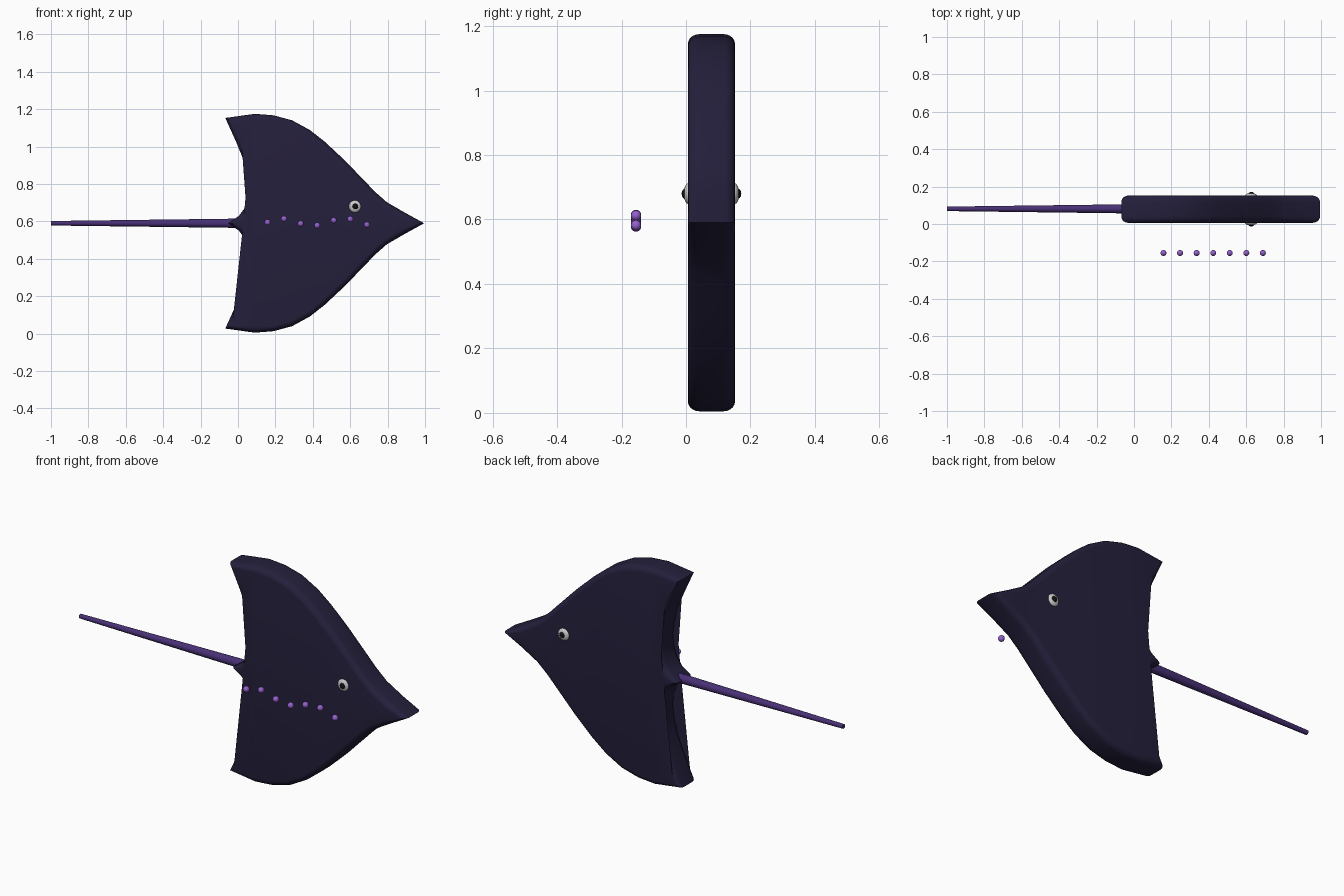
import bpy, bmesh, math
from mathutils import Vector

if "Cube" in bpy.data.objects:
    bpy.data.objects.remove(bpy.data.objects["Cube"])

MID_Y, MID_Z, HALF = 0.079, 0.59, 0.073


def material(name, rgb):
    m = bpy.data.materials.new(name)
    m.diffuse_color = (*rgb, 1)
    m.use_nodes = True
    m.node_tree.nodes["Principled BSDF"].inputs["Base Color"].default_value = m.diffuse_color
    return m


SKIN = material("dark_skin", (0.018, 0.014, 0.045))
PURPLE = material("tail_purple", (0.065, 0.03, 0.18))
VIOLET = material("violet", (0.30, 0.12, 0.62))
WHITE = material("eye_white", (0.85, 0.85, 0.85))
BLACK = material("pupil_black", (0.005, 0.005, 0.005))


def finish(ob, name, mat, angle=40):
    ob.name = name
    ob.data.materials.append(mat)
    bpy.ops.object.select_all(action='DESELECT')
    ob.select_set(True)
    bpy.context.view_layer.objects.active = ob
    bpy.ops.object.shade_smooth_by_angle(angle=math.radians(angle))
    return ob


def ball(name, loc, radius, mat, flat=1.0):
    bpy.ops.mesh.primitive_uv_sphere_add(segments=20, ring_count=12, radius=radius, location=loc)
    ob = bpy.context.object
    ob.scale = (1, flat, 1)
    return finish(ob, name, mat)


def inset(pts, d):
    # mitred inset with the mitre limited at sharp tips
    out = []
    for i, p in enumerate(pts):
        a = (p - pts[i - 1]).normalized()
        b = (pts[(i + 1) % len(pts)] - p).normalized()
        na, nb = Vector((-a.y, a.x)), Vector((-b.y, b.x))
        n = (na + nb).normalized()
        out.append(p + n * d * min(1 / max(n.dot(na), 0.1), math.sqrt(2)))
    return out


# Body: upper half outline from nose to tail root, mirrored downwards
half = [(0.995, 0), (0.89, 0.058), (0.795, 0.113), (0.735, 0.166), (0.68, 0.223),
        (0.572, 0.335), (0.465, 0.435), (0.385, 0.498), (0.29, 0.55), (0.19, 0.577),
        (0.09, 0.585), (-0.068, 0.563), (-0.01, 0.435), (0.03, 0.337), (0.05, 0.26),
        (0.058, 0.19), (0.054, 0.135), (0.035, 0.08), (0.005, 0.04), (-0.05, 0.0)]
outline = [Vector(p) for p in half] + [Vector((x, -z)) for x, z in reversed(half[1:-1])]

bm = bmesh.new()
STEPS, BEVEL_IN, BEVEL_Y = 5, 0.03, 0.035
section = []
for k in range(STEPS + 1):
    t = math.pi / 2 * k / STEPS
    section.append((BEVEL_IN * (1 - math.sin(t)), -HALF + BEVEL_Y * (1 - math.cos(t))))
section += [(d, -y) for d, y in reversed(section)]
rings = [[bm.verts.new((p.x, MID_Y + y, MID_Z + p.y)) for p in inset(outline, d)]
         for d, y in section]
n = len(outline)
for r0, r1 in zip(rings, rings[1:]):
    for i in range(n):
        j = (i + 1) % n
        bm.faces.new((r0[i], r0[j], r1[j], r1[i]))
caps = [bm.faces.new(rings[0]), bm.faces.new(rings[-1])]
bmesh.ops.triangulate(bm, faces=caps)
bmesh.ops.recalc_face_normals(bm, faces=bm.faces)
mesh = bpy.data.meshes.new("body")
bm.to_mesh(mesh)
bm.free()
body = bpy.data.objects.new("body", mesh)
bpy.context.collection.objects.link(body)
finish(body, "body", SKIN)

# Tail: long tapered rod
x0, x1 = 0.02, -1.0
bpy.ops.mesh.primitive_cone_add(vertices=16, radius1=0.025, radius2=0.012, depth=x0 - x1,
                                location=((x0 + x1) / 2, MID_Y + 0.002, MID_Z),
                                rotation=(0, -math.pi / 2, 0))
finish(bpy.context.object, "tail", PURPLE)

# Eyes on both faces
for side, label in ((-1, "front"), (1, "back")):
    ball(label + "_eye", (0.625, MID_Y + side * 0.07, 0.68), 0.033, WHITE, 0.5)
    ball(label + "_pupil", (0.627, MID_Y + side * 0.0805, 0.68), 0.016, BLACK, 0.75)

# Row of floating beads in front
for i, z in enumerate((0.595, 0.614, 0.588, 0.578, 0.605, 0.612, 0.582)):
    ball(f"bead_{i + 1}", (0.158 + 0.0885 * i, -0.155, z), 0.016, VIOLET)
